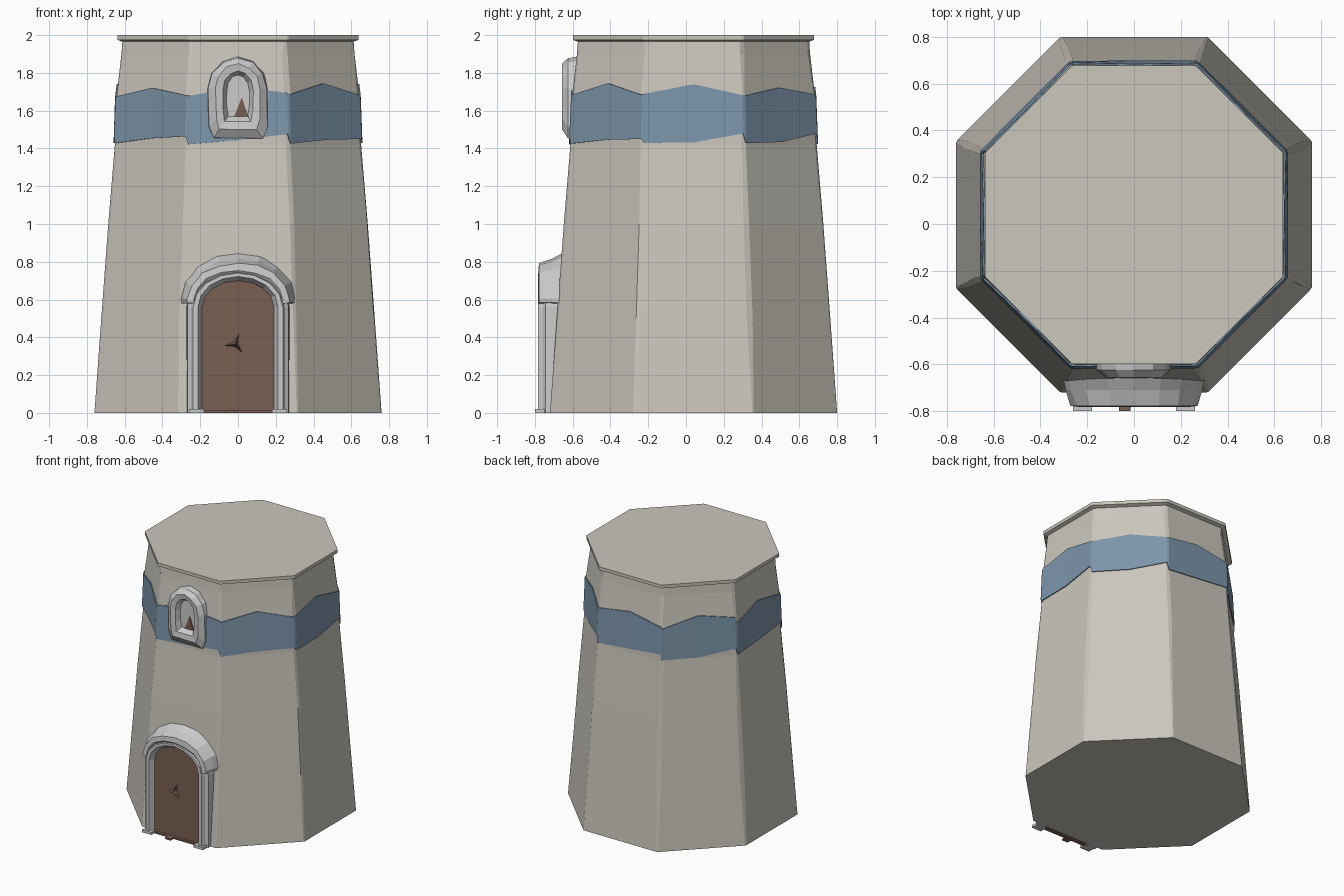
import bpy, bmesh, math, random
from mathutils import Vector

if "Cube" in bpy.data.objects:
    bpy.data.objects.remove(bpy.data.objects["Cube"])

random.seed(4)
CY = 0.04                       # tower axis sits slightly behind the origin
TAN = math.tan(math.pi / 8)
PROFILE = [(0, .76), (.5, .724), (1, .687), (1.42, .652), (1.66, .645), (1.9, .617), (1.97, .612)]


def material(name, rgb):
    m = bpy.data.materials.new(name)
    m.diffuse_color = (*rgb, 1)
    m.use_nodes = True
    m.node_tree.nodes["Principled BSDF"].inputs["Base Color"].default_value = m.diffuse_color
    return m


STONE = material("warm_stone", (.60, .57, .51))
BLUE = material("blue_paint", (.20, .30, .40))
WOOD = material("brown_wood", (.19, .115, .085))


def finish(name, bm, mat=None):
    bmesh.ops.recalc_face_normals(bm, faces=bm.faces[:])
    me = bpy.data.meshes.new(name)
    bm.to_mesh(me)
    bm.free()
    ob = bpy.data.objects.new(name, me)
    bpy.context.collection.objects.link(ob)
    if mat:
        me.materials.append(mat)
    return ob


def loft(name, loops, mat=None, closed=True, cap_first=False, cap_last=False, wrap=False):
    """Bridge matching point loops; open loops get their cross-section ends capped."""
    bm = bmesh.new()
    rows = [[bm.verts.new(p) for p in loop] for loop in loops]
    n = len(rows[0])
    pairs = list(zip(rows, rows[1:])) + ([(rows[-1], rows[0])] if wrap else [])
    for a, b in pairs:
        for i in range(n if closed else n - 1):
            j = (i + 1) % n
            bm.faces.new((a[i], a[j], b[j], b[i]))
    if cap_first:
        bm.faces.new(rows[0])
    if cap_last:
        bm.faces.new(rows[-1])
    if not closed:
        for i in (0, n - 1):
            bm.faces.new([r[i] for r in rows])
    return finish(name, bm, mat)


def radius(z):
    for (z0, r0), (z1, r1) in zip(PROFILE, PROFILE[1:]):
        if z <= z1:
            return r0 + (r1 - r0) * (z - z0) / (z1 - z0)
    return PROFILE[-1][1]


def octagon(r, z, cut=(0, 0)):
    """Octagon ring with a small worn chamfer at each corner."""
    pts = []
    for k in range(8):
        a = k * math.pi / 4
        n, t = Vector((math.cos(a), math.sin(a), 0)), Vector((-math.sin(a), math.cos(a), 0))
        for s in (-1, 1):
            pts.append(n * r + t * s * (r * TAN - random.uniform(*cut)) + Vector((0, CY, z)))
    return pts


# Tapered stone wall with chipped corners
rings = [octagon(r, z, (.003, .008) if z == 0 else (.004, .022)) for z, r in PROFILE]
loft("tower_wall", rings, STONE, cap_first=True, cap_last=True)

# Thin roof slab overhanging the wall
loft("roof_slab", [octagon(.612, 1.965, (.004, .005)), octagon(.638, 1.975, (.004, .005)),
                   octagon(.638, 2, (.004, .005))], STONE, cap_first=True, cap_last=True)


# Blue painted band with zigzag edges
def band_ring(base_z, heights, offset):
    pts = []
    for k in range(8):
        a = k * math.pi / 4
        n, t = Vector((math.cos(a), math.sin(a), 0)), Vector((-math.sin(a), math.cos(a), 0))
        for i, s in enumerate((-.97, 0, .97)):
            z = base_z + heights[k * 3 + i]
            r = radius(z) + offset
            pts.append(n * r + t * s * r * TAN + Vector((0, CY, z)))
    return pts


low, high = [], []
for k in range(8):
    low += [random.uniform(0, .02), random.uniform(.02, .05), random.uniform(.04, .07)]
    high += [random.uniform(0, .03), random.uniform(.06, .09), random.uniform(.02, .06)]
loft("blue_band", [band_ring(1.41, low, -.01), band_ring(1.41, low, .007),
                   band_ring(1.66, high, .007), band_ring(1.66, high, -.01)], BLUE, wrap=True)


def arch(w, z0, spring, top, y, n=8, foot=None, rough=0):
    """Arch outline from the left foot over the crown to the right foot."""
    pts = [(-(foot or w), z0)]
    if foot:
        pts.append((-w, z0 + .06))
    for i in range(n + 1):
        a = math.pi * (1 - i / n)
        pts.append((w * math.cos(a), spring + (top - spring) * math.sin(a)))
    if foot:
        pts.append((w, z0 + .06))
    pts.append((foot or w, z0))
    j = lambda: random.uniform(-rough, rough)
    return [Vector((x + j(), y, z + j())) for x, z in pts]


# Door surround, stepped in towards the opening
loft("door_frame", [arch(w, 0, .56, top, y) for w, top, y in (
    (.275, .77, -.65), (.268, .765, -.745), (.25, .75, -.757), (.237, .74, -.783),
    (.212, .722, -.783), (.19, .70, -.745), (.19, .70, -.70))], closed=False)

# Rough stone hood over the door arch
loft("door_hood", [arch(w, .58, .60, top, y, rough=r) for w, top, y, r in (
    (.31, .86, -.635, .006), (.285, .815, -.71, .008), (.268, .795, -.778, .005),
    (.235, .755, -.782, .003), (.22, .73, -.765, .002))], closed=False)

# Wooden door
loft("door", [arch(.195, 0, .56, .705, -.745), arch(.195, 0, .56, .705, -.70)],
     WOOD, cap_first=True, cap_last=True)


def box(name, x0, x1, y0, y1, z0, z1, mat=None):
    rect = lambda z: [(x0, y0, z), (x1, y0, z), (x1, y1, z), (x0, y1, z)]
    return loft(name, [rect(z0), rect(z1)], mat, cap_first=True, cap_last=True)


# Frame feet and door sill
for side, s in (("left", -1), ("right", 1)):
    box("frame_foot_" + side, *sorted((s * .18, s * .26)), -.80, -.70, 0, .02)
box("door_sill", -.18, .18, -.765, -.70, 0, .012, WOOD)
box("door_sill_tab", -.065, -.015, -.80, -.72, 0, .012, WOOD)

# Three-pointed door handle
star = []
for i in range(6):
    a = math.radians(70 + 60 * i)
    r = .058 if i % 2 == 0 else .014
    star.append((-.015 + r * math.cos(a), -.744, .365 + r * math.sin(a)))
bm = bmesh.new()
vs = [bm.verts.new(p) for p in star]
tip = bm.verts.new((-.015, -.785, .365))
for i in range(6):
    bm.faces.new((vs[i], vs[(i + 1) % 6], tip))
bm.faces.new(vs)
finish("door_handle", bm, WOOD)

# Window surround with recessed pane
loft("window_frame", [arch(w, z0, sp, top, y, 6, foot, r) for w, z0, sp, top, y, foot, r in (
    (.16, 1.45, 1.72, 1.885, -.565, .135, .003), (.155, 1.455, 1.72, 1.875, -.625, .13, .005),
    (.118, 1.50, 1.72, 1.845, -.656, .10, .005), (.08, 1.545, 1.71, 1.81, -.65, .07, .003),
    (.06, 1.57, 1.70, 1.79, -.615, .05, .002))], cap_last=True)

# Small wooden wedge inside the window
tri = lambda y: [(-.02, y, 1.57), (.055, y, 1.57), (.02, y, 1.67)]
loft("window_wedge", [tri(-.61), tri(-.622)], WOOD, cap_first=True, cap_last=True)
